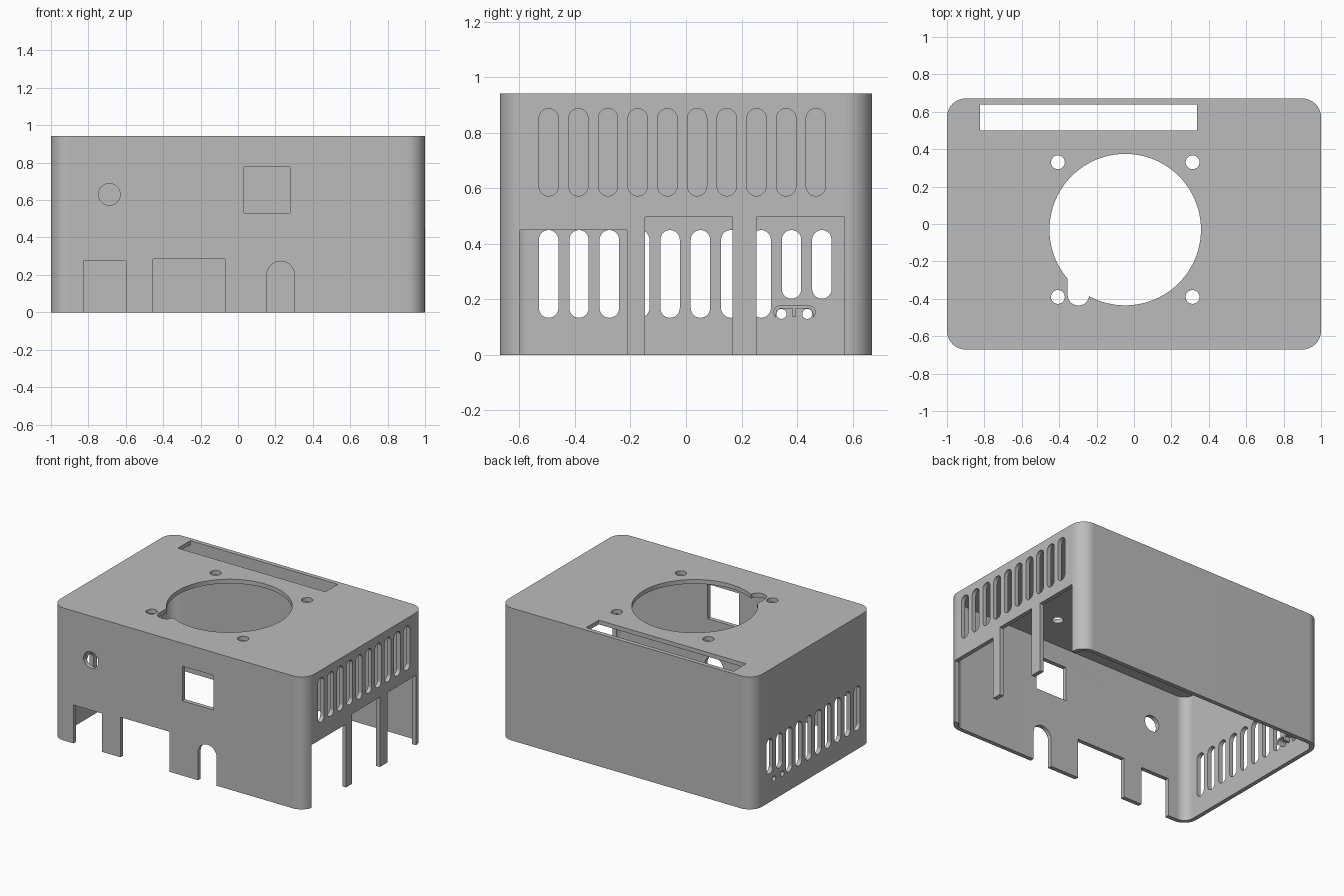
import bpy, bmesh, math

if "Cube" in bpy.data.objects:
    bpy.data.objects.remove(bpy.data.objects["Cube"], do_unlink=True)

W, D, H, T = 2.0, 1.342, 0.942, 0.03     # width, depth, height, wall thickness
X, Y = W / 2, D / 2

grey = bpy.data.materials.new("plain grey")
grey.use_nodes = True
grey.diffuse_color = (0.5, 0.5, 0.5, 1)
grey.node_tree.nodes["Principled BSDF"].inputs["Base Color"].default_value = (0.5, 0.5, 0.5, 1)


def prism(bm, axis, d0, d1, u0, u1, v0, v1, r=0.0, seg=10):
    """Rounded rectangle (u0..u1, v0..v1) extruded along an axis from d0 to d1."""
    place = {"x": lambda u, v, d: (d, u, v),
             "y": lambda u, v, d: (u, d, v),
             "z": lambda u, v, d: (u, v, d)}[axis]
    corners = [(u1 - r, v1 - r), (u0 + r, v1 - r), (u0 + r, v0 + r), (u1 - r, v0 + r)]
    pts = []
    for q, (cu, cv) in enumerate(corners):
        for i in range(seg + 1 if r else 1):
            a = math.pi / 2 * (q + i / seg)
            p = (cu + r * math.cos(a), cv + r * math.sin(a))
            if not any(math.dist(p, o) < 1e-4 for o in pts):
                pts.append(p)
    ends = [[bm.verts.new(place(u, v, d)) for u, v in pts] for d in (d0, d1)]
    n = len(pts)
    faces = [bm.faces.new(ends[0]), bm.faces.new(ends[1][::-1])]
    for i in range(n):
        j = (i + 1) % n
        faces.append(bm.faces.new((ends[0][j], ends[0][i], ends[1][i], ends[1][j])))
    bmesh.ops.recalc_face_normals(bm, faces=faces)


def hole(bm, axis, d0, d1, u, v, r):
    prism(bm, axis, d0, d1, u - r, u + r, v - r, v + r, r)


def new_object(name, build):
    bm = bmesh.new()
    build(bm)
    mesh = bpy.data.meshes.new(name)
    bm.to_mesh(mesh)
    bm.free()
    mesh.materials.append(grey)
    ob = bpy.data.objects.new(name, mesh)
    bpy.context.collection.objects.link(ob)
    return ob


def carve(ob, builders):
    """Cut each set of prisms out of the object, then drop the cutters."""
    cutters = []
    for build in builders:
        cutter = new_object("cutter", build)
        cutter.hide_render = True
        mod = ob.modifiers.new("cut", "BOOLEAN")
        mod.operation, mod.solver, mod.object = "DIFFERENCE", "EXACT", cutter
        cutters.append(cutter)
    bpy.context.view_layer.update()
    result = ob.evaluated_get(bpy.context.evaluated_depsgraph_get())
    mesh = bpy.data.meshes.new_from_object(result)
    ob.modifiers.clear()
    ob.data = mesh
    for cutter in cutters:
        bpy.data.objects.remove(cutter, do_unlink=True)


def finish(ob):
    bpy.ops.object.select_all(action="DESELECT")
    ob.select_set(True)
    bpy.context.view_layer.objects.active = ob
    bpy.ops.object.shade_smooth_by_angle(angle=math.radians(30))
    mod = ob.modifiers.new("flat_normals", "WEIGHTED_NORMAL")
    mod.keep_sharp = True


# Open-bottomed hollow shell
def cavity(bm):
    prism(bm, "z", -0.1, H - T, T - X, X - T, T - Y, Y - T, 0.07)


# Fan opening, screw holes and long slot in the lid
def lid_openings(bm):
    z = (H - 0.06, H + 0.1)
    prism(bm, "z", *z, -0.823, 0.337, 0.5, 0.64)
    hole_centre = (-0.047, -0.03)
    prism(bm, "z", *z, -0.452, 0.358, -0.435, 0.375, 0.405, 24)
    for sx in (-1, 1):
        for sy in (-1, 1):
            hole(bm, "z", *z, hole_centre[0] + sx * 0.36, hole_centre[1] + sy * 0.36, 0.037)


def cable_notch(bm):
    prism(bm, "z", H - 0.07, H + 0.12, -0.355, -0.24, -0.436, -0.15, 0.0575)


# Port openings in the front wall
def front_openings(bm):
    y = (-Y - 0.1, -Y + 0.06)
    prism(bm, "y", *y, -0.825, -0.6, -0.1, 0.273)
    prism(bm, "y", *y, -0.455, -0.07, -0.1, 0.285)
    prism(bm, "y", *y, 0.155, 0.302, -0.1, 0.273, 0.0735)
    prism(bm, "y", *y, 0.032, 0.278, 0.532, 0.778)
    hole(bm, "y", *y, -0.688, 0.63, 0.058)


# High vents and tall port openings in the +x wall
def left_openings(bm):
    x = (X - 0.06, X + 0.1)
    for i in range(10):
        c = -0.495 + i * 0.107
        prism(bm, "x", *x, c - 0.035, c + 0.035, 0.573, 0.888, 0.035)
    for y0, y1, top in ((-0.598, -0.213, 0.45), (-0.147, 0.168, 0.497), (0.254, 0.572, 0.497)):
        prism(bm, "x", *x, y0, y1, -0.1, top)


# Low vents and two pin holes in the -x wall
def right_openings(bm):
    x = (-X - 0.1, -X + 0.06)
    for i in range(10):
        c = -0.495 + i * 0.1094
        prism(bm, "x", *x, c - 0.035, c + 0.035, 0.203 if i > 7 else 0.134, 0.45, 0.035)
    for c in (0.344, 0.437):
        hole(bm, "x", *x, c, 0.148, 0.018)


case = new_object("case_shell", lambda bm: prism(bm, "z", 0, H, -X, X, -Y, Y, 0.1))
carve(case, [cavity, lid_openings, cable_notch, front_openings, left_openings, right_openings])
finish(case)

# Small hooded holder around the pin holes, inside the -x wall
INNER = T - X
hood = new_object("pin_hood", lambda bm: prism(
    bm, "x", INNER - 0.005, INNER + 0.04, 0.315, 0.467, 0.13, 0.178, 0.023))
carve(hood, [lambda bm: prism(bm, "x", INNER - 0.1, INNER + 0.1, 0.325, 0.457, 0.1, 0.168, 0.02)])
finish(hood)
new_object("pin_divider", lambda bm: prism(
    bm, "x", INNER - 0.005, INNER + 0.04, 0.384, 0.397, 0.137, 0.17))
